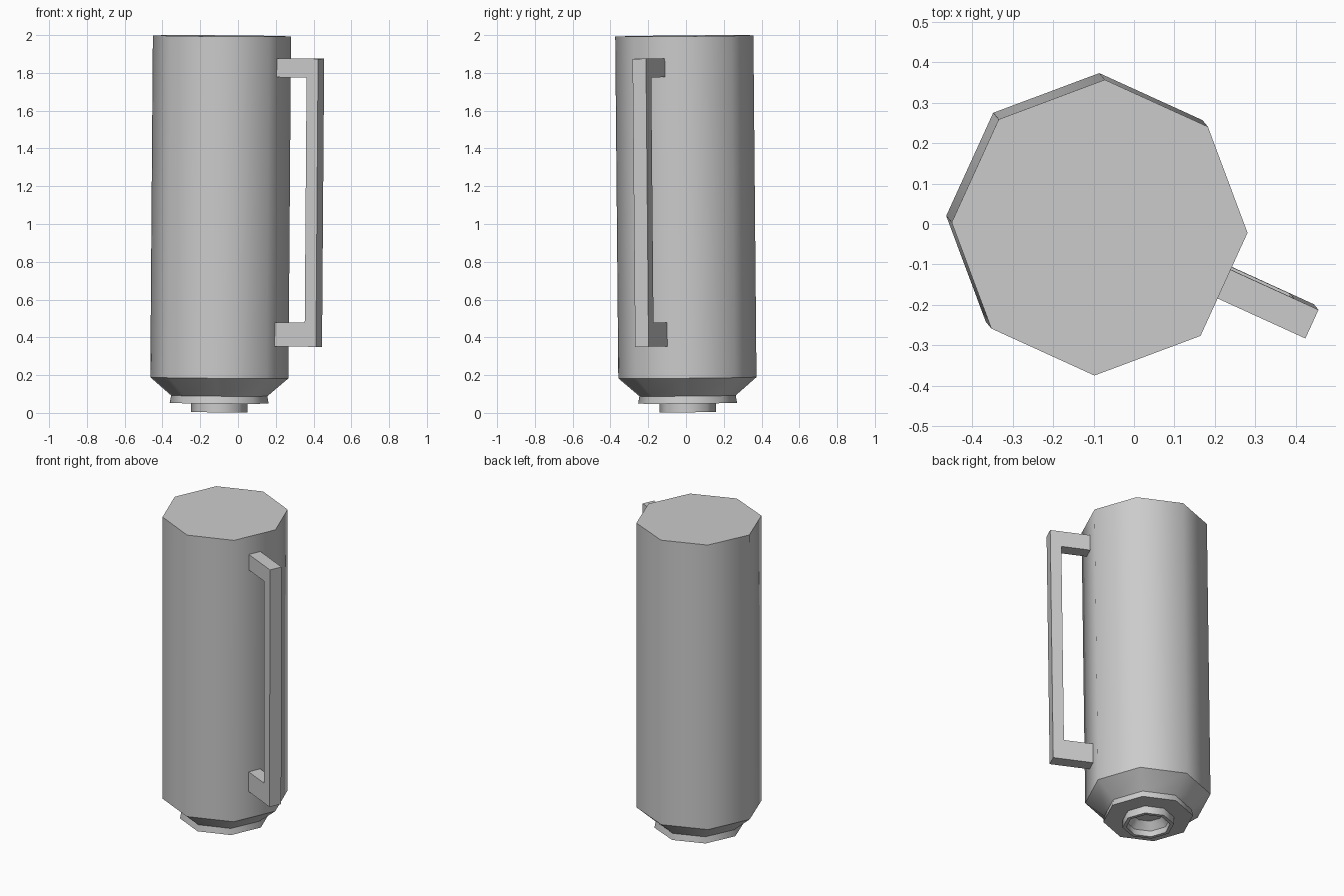
import bpy, bmesh, math
from mathutils import Matrix, Vector

cube = bpy.data.objects.get("Cube")
if cube:
    bpy.data.objects.remove(cube, do_unlink=True)

SIDES = 8
TURN = math.radians(-2)

# Single grey finish
grey = bpy.data.materials.new("plain_grey")
grey.use_nodes = True
COLOUR = (0.6, 0.6, 0.6, 1)
grey.diffuse_color = COLOUR
grey.node_tree.nodes["Principled BSDF"].inputs["Base Color"].default_value = COLOUR

# The whole bottle leans slightly about its base
axis = Vector((0.0075, -0.009, 1)).normalized()
lean = Vector((0, 0, 1)).rotation_difference(axis).to_matrix().to_4x4()
PLACE = Matrix.Translation((-0.1, 0.009, 0.001)) @ lean @ Matrix.Rotation(TURN, 4, "Z")


def finish(name, bm):
    bmesh.ops.recalc_face_normals(bm, faces=bm.faces)
    mesh = bpy.data.meshes.new(name)
    bm.to_mesh(mesh)
    bm.free()
    mesh.materials.append(grey)
    mesh.transform(PLACE)
    obj = bpy.data.objects.new(name, mesh)
    bpy.context.collection.objects.link(obj)
    return obj


def lathe(name, profile):
    """Eight-sided turned part: smooth round the sides, sharp at each ring."""
    bm = bmesh.new()
    rings = []
    for r, z in profile:
        ring = []
        for i in range(SIDES):
            a = math.tau * i / SIDES
            ring.append(bm.verts.new((r * math.cos(a), r * math.sin(a), z)))
        rings.append(ring)
    for low, high in zip(rings, rings[1:]):
        for i in range(SIDES):
            j = (i + 1) % SIDES
            bm.faces.new((low[i], low[j], high[j], high[i])).smooth = True
    bm.faces.new(rings[0])
    bm.faces.new(rings[-1])
    for ring in rings:
        for i in range(SIDES):
            bm.edges.get((ring[i], ring[i - 1])).smooth = False
    return finish(name, bm)


# Tall body with its tapered shoulder
lathe("body", [(0.25, 0.085), (0.366, 0.185), (0.366, 1.995)])

# Collar and open spout, with the bore running up inside
lathe("collar_and_spout", [
    (0.255, 0.09), (0.262, 0.05), (0.15, 0.05), (0.15, 0.003),
    (0.128, 0.003), (0.128, 0.04), (0.09, 0.085)])

# Bracket handle set square to one flat side
WIDTH = 0.078
outline = [(0.325, 0.355), (0.578, 0.355), (0.578, 1.88), (0.325, 1.88),
           (0.325, 1.78), (0.512, 1.78), (0.512, 0.482), (0.325, 0.482)]
bm = bmesh.new()
side = bm.faces.new([bm.verts.new((r, -WIDTH / 2, z)) for r, z in outline])
grown = bmesh.ops.extrude_face_region(bm, geom=[side], use_keep_orig=True)
moved = [v for v in grown["geom"] if isinstance(v, bmesh.types.BMVert)]
bmesh.ops.translate(bm, verts=moved, vec=(0, WIDTH, 0))
bmesh.ops.rotate(bm, verts=bm.verts, cent=(0, 0, 0),
                 matrix=Matrix.Rotation(-math.pi / SIDES, 3, "Z"))
finish("handle", bm)
